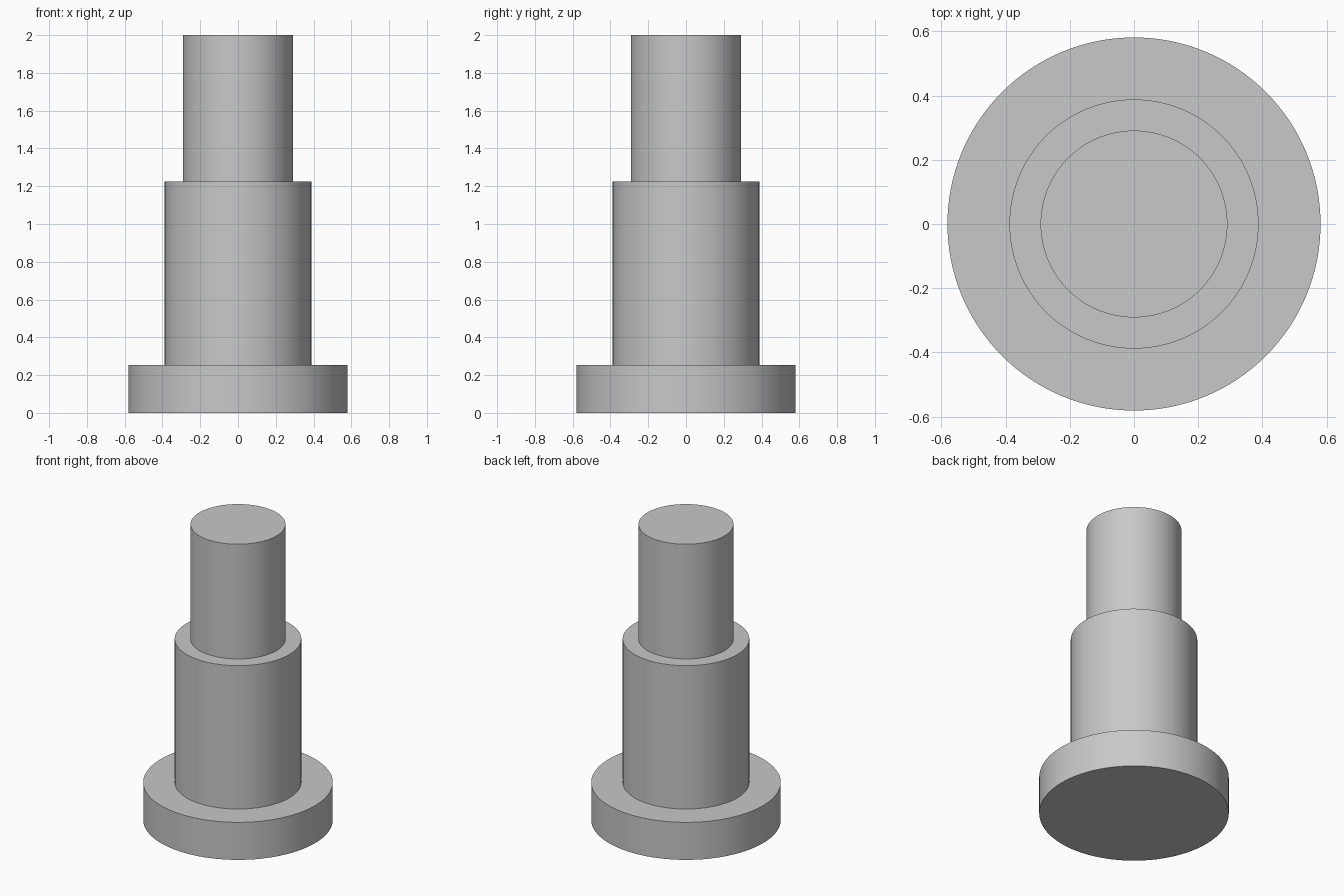
import bpy
import bmesh
import math

SEGMENTS = 128

cube = bpy.data.objects.get("Cube")
if cube:
    bpy.data.objects.remove(cube, do_unlink=True)

# Plain grey metal
grey = bpy.data.materials.new("grey_metal")
grey.use_nodes = True
colour = (0.58, 0.58, 0.58, 1)
grey.diffuse_color = colour
grey.node_tree.nodes["Principled BSDF"].inputs["Base Color"].default_value = colour

# Steps from the bottom up: flange, thick shaft, thin shaft (radius, top height)
steps = [(0.581, 0.254), (0.388, 1.224), (0.291, 2.0)]


def ring(bm, radius, z):
    return [bm.verts.new((radius * math.cos(a), radius * math.sin(a), z))
            for a in (math.tau * i / SEGMENTS for i in range(SEGMENTS))]


def bridge(bm, lower, upper):
    for i in range(SEGMENTS):
        j = (i + 1) % SEGMENTS
        bm.faces.new((lower[i], lower[j], upper[j], upper[i]))


# One closed turned body: walls and shoulders between rings, capped at both ends
bm = bmesh.new()
rings = []
base = 0.0
for radius, top in steps:
    rings += [ring(bm, radius, base), ring(bm, radius, top)]
    base = top
for lower, upper in zip(rings, rings[1:]):
    bridge(bm, lower, upper)
bm.faces.new(reversed(rings[0]))
bm.faces.new(rings[-1])

mesh = bpy.data.meshes.new("stepped_shaft")
bm.to_mesh(mesh)
bm.free()
mesh.materials.append(grey)

shaft = bpy.data.objects.new("stepped_shaft", mesh)
bpy.context.collection.objects.link(shaft)

# Smooth walls, sharp rims
bpy.ops.object.select_all(action="DESELECT")
shaft.select_set(True)
bpy.context.view_layer.objects.active = shaft
bpy.ops.object.shade_smooth_by_angle(angle=math.radians(30))
